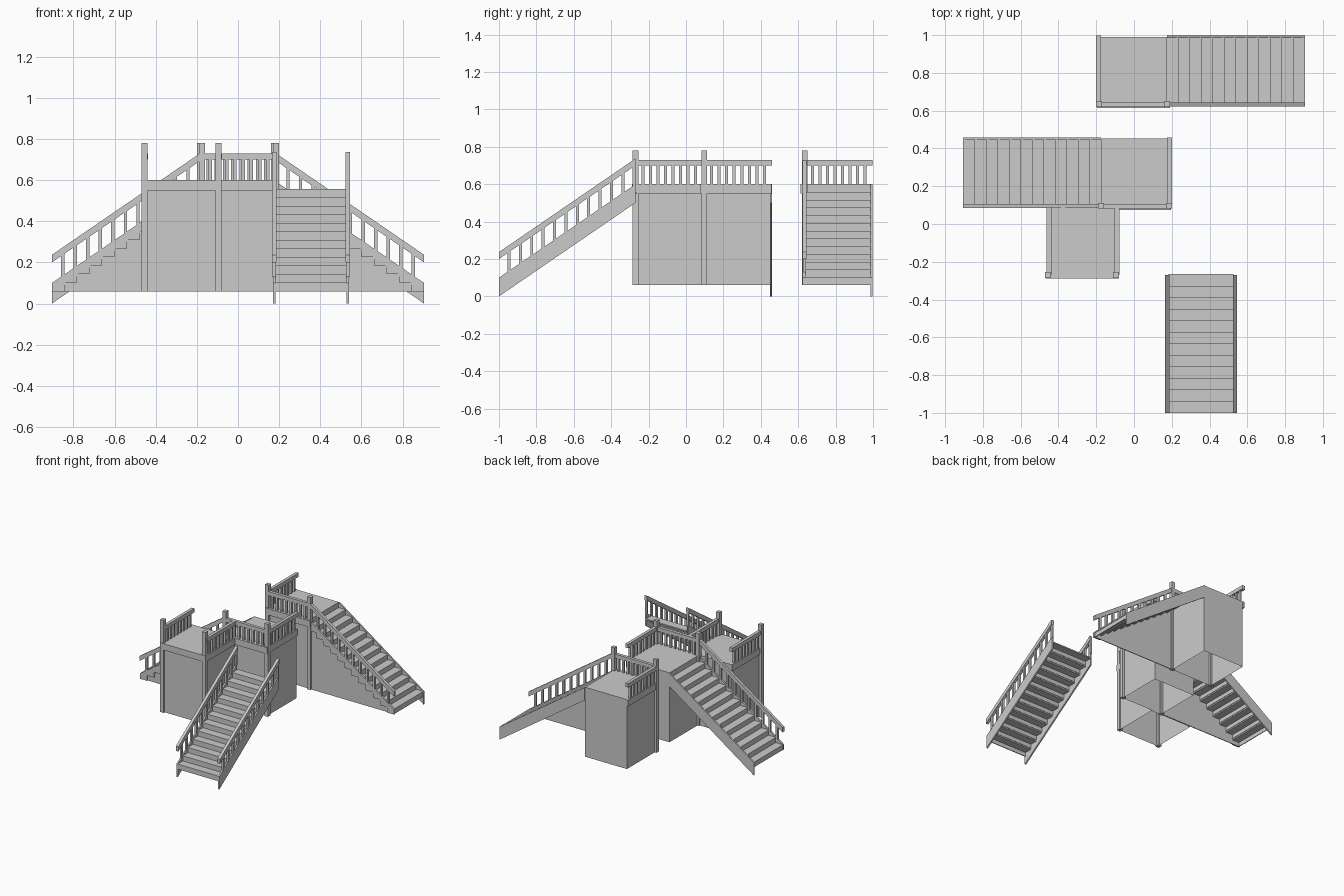
import bpy, bmesh

if "Cube" in bpy.data.objects:
    bpy.data.objects.remove(bpy.data.objects["Cube"], do_unlink=True)

grey = bpy.data.materials.new("plain grey")
grey.use_nodes = True
COLOUR = (0.6, 0.6, 0.6, 1)
grey.diffuse_color = COLOUR
grey.node_tree.nodes["Principled BSDF"].inputs["Base Color"].default_value = COLOUR

STEPS = 12
RUN = 0.73
TREAD = RUN / STEPS
RISE = 0.0415
BASE, FLOOR = 0.06, 0.6
SLOPE = 0.5 / RUN


def prism(bm, outline, v0, v1, place):
    """Extrude an outline of (u, z) points from v0 to v1."""
    near = [bm.verts.new(place(u, v0, z)) for u, z in outline]
    far = [bm.verts.new(place(u, v1, z)) for u, z in outline]
    faces = [bm.faces.new(near), bm.faces.new(far[::-1])]
    for i in range(len(outline)):
        j = (i + 1) % len(outline)
        faces.append(bm.faces.new((near[i], far[i], far[j], near[j])))
    bmesh.ops.recalc_face_normals(bm, faces=faces)


def box(bm, u0, u1, v0, v1, z0, z1, place):
    prism(bm, [(u0, z0), (u1, z0), (u1, z1), (u0, z1)], v0, v1, place)


def finish(name, bm):
    mesh = bpy.data.meshes.new(name)
    bm.to_mesh(mesh)
    bm.free()
    mesh.materials.append(grey)
    obj = bpy.data.objects.new(name, mesh)
    bpy.context.collection.objects.link(obj)


def slanted(bm, z0, z1, v0, v1, place):
    """Sloping plank over the whole run; heights are given at the foot."""
    rise = SLOPE * RUN
    prism(bm, [(0, z0), (RUN, z0 + rise), (RUN, z1 + rise), (0, z1)], v0, v1, place)


def treads(name, v0, v1, place):
    bm = bmesh.new()
    for i in range(STEPS):
        u, z = i * TREAD, BASE + RISE * i
        box(bm, u, u + TREAD + 0.006, v0, v1, z + RISE - 0.01, z + RISE, place)
        box(bm, u + 0.003, u + 0.009, v0, v1, z, z + RISE - 0.01, place)
    finish(name, bm)


def stair_rail(name, v, place):
    bm = bmesh.new()
    slanted(bm, 0.2, 0.237, v - 0.011, v + 0.011, place)
    for i in range(STEPS):
        a = (i + 0.75) * TREAD
        b = a + 0.016
        prism(bm, [(a, 0.095 + SLOPE * a), (b, 0.095 + SLOPE * b),
                   (b, 0.205 + SLOPE * b), (a, 0.205 + SLOPE * a)],
              v - 0.008, v + 0.008, place)
    finish(name, bm)


def level_rail(name, u0, u1, v, place):
    bm = bmesh.new()
    box(bm, u0, u1, v - 0.012, v + 0.012, 0.7, 0.73, place)
    for i in range(8):
        u = u0 + (i + 1) * (u1 - u0) / 9
        box(bm, u - 0.008, u + 0.008, v - 0.008, v + 0.008, FLOOR, 0.7, place)
    finish(name, bm)


def landing_box(name, x0, x1, y0, y1, place):
    """Hollow landing, open underneath."""
    bm = bmesh.new()
    box(bm, x0, x1, y0, y1, BASE, FLOOR, place)
    bm.faces.ensure_lookup_table()
    under = [f for f in bm.faces if all(v.co.z < BASE + 0.001 for v in f.verts)]
    bmesh.ops.delete(bm, geom=under, context='FACES')
    finish(name, bm)


def posts(name, points, place):
    bm = bmesh.new()
    for x, y in points:
        box(bm, x - 0.015, x + 0.015, y - 0.015, y + 0.015, BASE, 0.78, place)
    finish(name, bm)


def landing_stair(prefix, side, shift):
    """Landing with a flight down one side; side mirrors it in x."""
    def world(x, y, z):
        return (side * x, y + shift, z)

    def turned(y, x, z):
        return world(x, y, z)

    def flight(u, v, z):
        return world(0.905 - u, v, z)

    # landing
    landing_box(prefix + "_landing", -0.185, 0.175, 0.635, 0.99, world)
    bm = bmesh.new()
    box(bm, -0.197, 0.19, 0.613, 0.635, 0.55, FLOOR, world)
    box(bm, -0.197, -0.185, 0.613, 0.995, 0.55, FLOOR, world)
    finish(prefix + "_landing_trim", bm)
    posts(prefix + "_posts", [(-0.185, 0.635), (0.175, 0.635)], world)
    level_rail(prefix + "_front_rail", -0.185, 0.175, 0.632, world)
    level_rail(prefix + "_end_rail", 0.635, 0.997, -0.188, turned)

    # flight
    treads(prefix + "_treads", 0.63, 0.986, flight)
    stair_rail(prefix + "_stair_rail", 0.633, flight)
    bm = bmesh.new()
    slanted(bm, 0, 0.1, 0.986, 0.997, flight)
    finish(prefix + "_back_stringer", bm)

    # stepped side wall and the skirt covering it
    steps = []
    for i in range(STEPS):
        z = BASE + RISE * i
        steps += [(i * TREAD, z), ((i + 1) * TREAD, z)]
    bm = bmesh.new()
    prism(bm, steps[1:] + [(RUN, BASE)], 0.632, 0.638, flight)
    finish(prefix + "_side_wall", bm)
    bm = bmesh.new()
    prism(bm, steps + [(RUN, FLOOR), (0, 0.1)], 0.624, 0.638, flight)
    finish(prefix + "_stepped_skirt", bm)


landing_stair("rear", 1, 0)
landing_stair("middle", -1, -0.538)


# small front landing
def plain(x, y, z):
    return (x, y, z)


def swapped(y, x, z):
    return (x, y, z)


landing_box("front_landing", -0.45, -0.09, -0.272, 0.09, plain)
bm = bmesh.new()
box(bm, -0.467, -0.08, -0.288, -0.272, 0.55, FLOOR, plain)
for x in (-0.46, -0.09):
    box(bm, x, x + 0.011, -0.285, 0.09, 0.55, FLOOR, plain)
finish("front_landing_trim", bm)
posts("front_landing_posts", [(-0.455, -0.27), (-0.095, -0.27)], plain)
for side, x in (("right", -0.45), ("left", -0.09)):
    level_rail("front_landing_rail_" + side, -0.27, 0.09, x, swapped)


# free-standing flight
def front_flight(u, v, z):
    return (v, u - 1, z)


treads("front_treads", 0.182, 0.528, front_flight)
for side, v in (("right", 0.176), ("left", 0.534)):
    bm = bmesh.new()
    slanted(bm, 0, 0.1, v - 0.006, v + 0.006, front_flight)
    finish("front_stringer_" + side, bm)
    stair_rail("front_stair_rail_" + side, v, front_flight)
